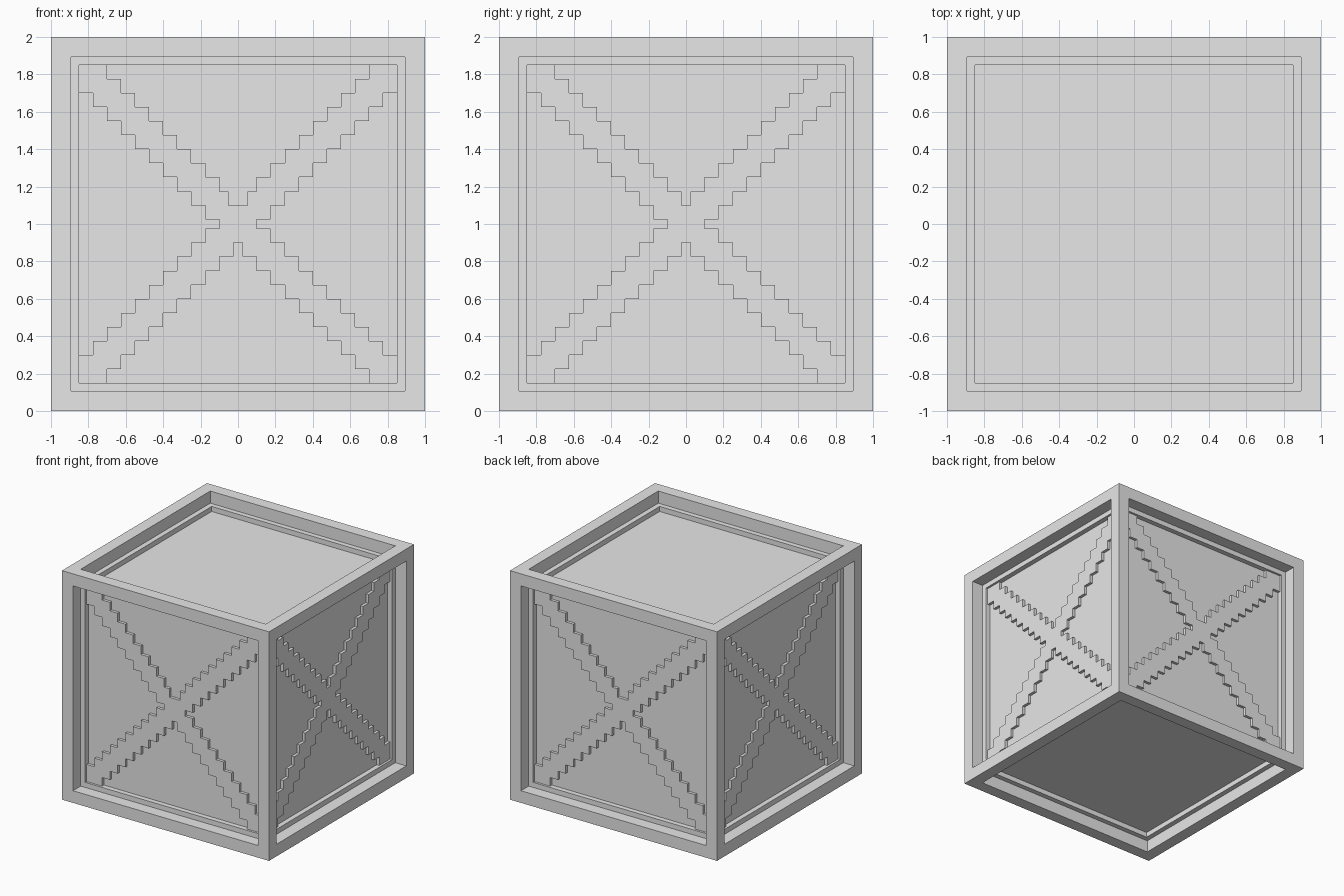
import bpy, bmesh, math
from mathutils import Matrix, Vector

cube = bpy.data.objects.get("Cube")
if cube:
    bpy.data.objects.remove(cube, do_unlink=True)

FRAME = 0.15      # width and depth of the frame border
STEP = 0.075      # size of one stair step
RELIEF = 0.025    # how far the braces stand off the panels
INNER = 1 - FRAME

grey = bpy.data.materials.new("plain_grey")
grey.use_nodes = True
grey.diffuse_color = (0.8, 0.8, 0.8, 1)
grey.node_tree.nodes["Principled BSDF"].inputs["Base Color"].default_value = grey.diffuse_color


def add_object(name, bm):
    bmesh.ops.recalc_face_normals(bm, faces=bm.faces)
    mesh = bpy.data.meshes.new(name)
    bm.to_mesh(mesh)
    bm.free()
    mesh.materials.append(grey)
    obj = bpy.data.objects.new(name, mesh)
    bpy.context.collection.objects.link(obj)
    return obj


# Crate body: a cube with every side inset and pushed in to leave a frame
bm = bmesh.new()
bmesh.ops.create_cube(bm, size=2)
sides = list(bm.faces)
bmesh.ops.inset_individual(bm, faces=sides, thickness=FRAME)
for side in sides:
    inward = -side.normal * FRAME
    corners = list(side.verts)
    side_copy = bmesh.ops.extrude_discrete_faces(bm, faces=[side])["faces"][0]
    bmesh.ops.translate(bm, verts=side_copy.verts, vec=inward)
bmesh.ops.translate(bm, verts=bm.verts, vec=(0, 0, 1))
add_object("crate_frame", bm)


def notch(half_gap):
    """Stair-stepped outline from the upper left corner to the upper right one."""
    left = [(-INNER, INNER)]
    x, z = -INNER + 2 * STEP, INNER
    while x < 0:
        right_edge = -half_gap if x + STEP > 0 else x
        left += [(right_edge, z), (right_edge, z - STEP)]
        x, z = x + STEP, z - STEP
    return left + [(-px, pz) for px, pz in reversed(left[1:])]


def add_brace(name, turn, top_gap):
    """Crossed brace lying on one side panel, turned about the vertical axis."""
    bm = bmesh.new()
    verts = []
    for quarter in range(4):
        spin = Matrix.Rotation(quarter * -math.pi / 2, 2)
        for p in notch(top_gap if quarter == 0 else STEP / 3):
            q = spin @ Vector(p)
            verts.append(bm.verts.new((q.x, -INNER, q.y)))
    face = bm.faces.new(verts)
    raised = bmesh.ops.extrude_face_region(bm, geom=[face])["geom"]
    bmesh.ops.translate(bm, vec=(0, -RELIEF, 0),
                        verts=[v for v in raised if isinstance(v, bmesh.types.BMVert)])
    obj = add_object(name, bm)
    obj.location.z = 1
    obj.rotation_euler.z = turn


# Crossed braces on the four upright sides
for i, side in enumerate(("front", "left", "back", "right")):
    add_brace(side + "_brace", i * math.pi / 2, 0.05 if i % 2 == 0 else STEP / 3)
